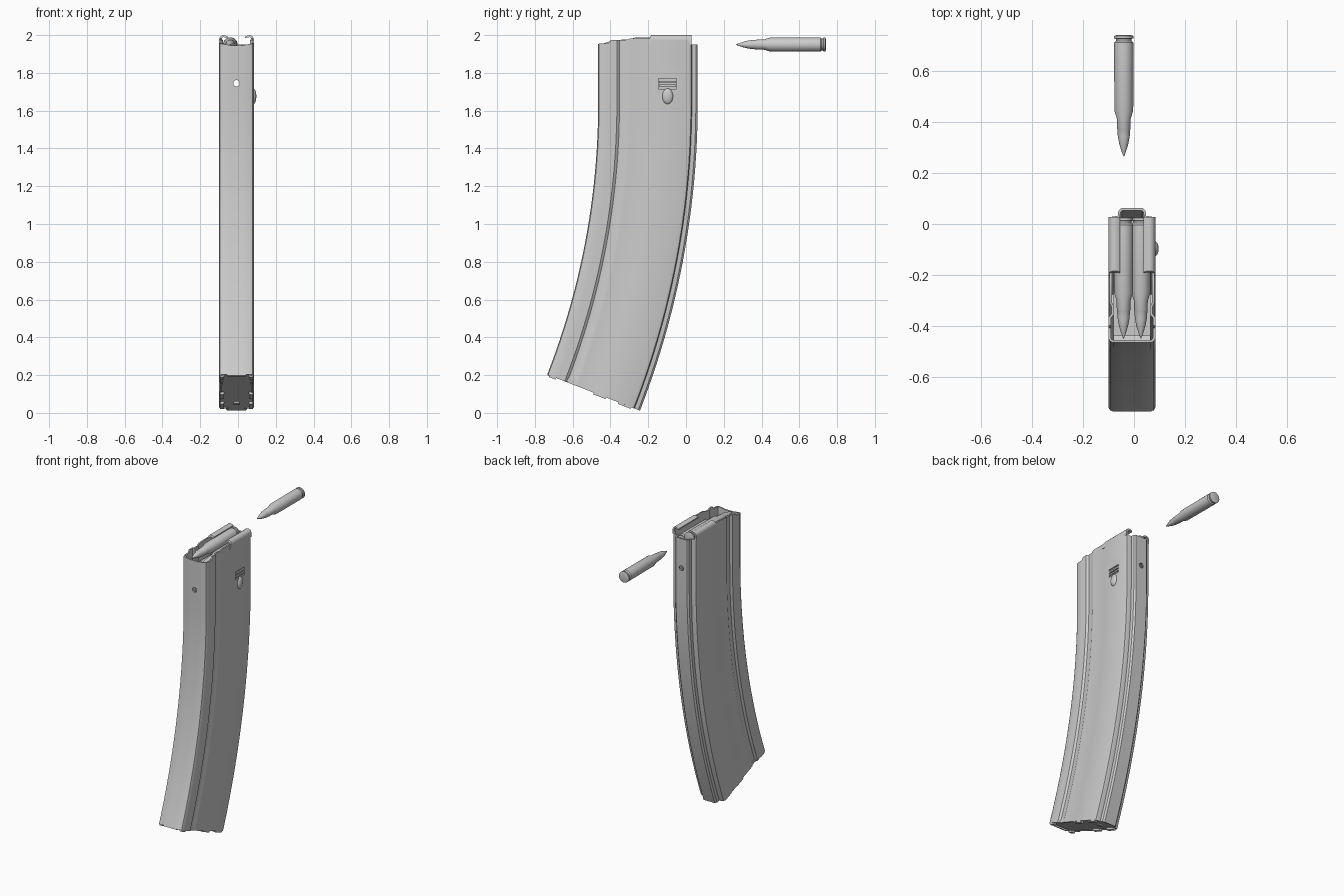
import bpy, bmesh
from math import sin, cos, pi, radians

if "Cube" in bpy.data.objects:
    bpy.data.objects.remove(bpy.data.objects["Cube"])

CX = -0.008                 # centre plane of the curved box
FRONT, R, ZC = -0.465, 3.95, 1.638   # front wall, bend radius, height where the bend starts
END = radians(21.3)         # bend angle at the bottom


def bend(x, y, a, down=0.0):
    """Point of the section (x, y) carried to bend angle a, then pushed down."""
    r = R + y - FRONT
    return (CX + x, FRONT - R + r * cos(a) - down * sin(a), ZC - r * sin(a) - down * cos(a))


def finish(name, bm, angle=35):
    bmesh.ops.recalc_face_normals(bm, faces=bm.faces)
    me = bpy.data.meshes.new(name)
    bm.to_mesh(me)
    bm.free()
    ob = bpy.data.objects.new(name, me)
    bpy.context.collection.objects.link(ob)
    smooth(ob, angle)
    return ob


def smooth(ob, angle):
    bpy.ops.object.select_all(action='DESELECT')
    ob.select_set(True)
    bpy.context.view_layer.objects.active = ob
    bpy.ops.object.shade_smooth_by_angle(angle=radians(angle))


def loft(name, rings, caps=True, angle=35):
    """Skin a list of equal closed rings."""
    bm = bmesh.new()
    vs = [[bm.verts.new(p) for p in ring] for ring in rings]
    n = len(vs[0])
    for a, b in zip(vs, vs[1:]):
        for i in range(n):
            bm.faces.new((a[i], a[(i + 1) % n], b[(i + 1) % n], b[i]))
    if caps:
        bm.faces.new(vs[0])
        bm.faces.new(vs[-1])
    return finish(name, bm, angle)


def box(name, x0, x1, y0, y1, z0, z1):
    return loft(name, [[(x0, y0, z), (x1, y0, z), (x1, y1, z), (x0, y1, z)] for z in (z0, z1)])


def floor_box(name, x0, x1, y0, y1, d0, d1):
    """Box lying in the tilted plane of the bottom end."""
    return loft(name, [[bend(x, y, END, d) for x, y in ((x0, y0), (x1, y0), (x1, y1), (x0, y1))]
                       for d in (d0, d1)])


def cartridge(name, x, base_y, z):
    profile = [(0, .030), (.003, .038), (.012, .038), (.014, .031), (.022, .031), (.029, .038),
               (.295, .037), (.328, .027), (.365, .0265), (.367, .0255), (.395, .0235),
               (.425, .018), (.45, .0105), (.468, .004), (.475, .001)]
    rings = [[(x + r * cos(2 * pi * i / 28), base_y - t, z + r * sin(2 * pi * i / 28))
              for i in range(28)] for t, r in profile]
    return loft(name, rings, angle=30)


# Curved sheet box: half section (y, half width, top height), mirrored then swept
half = [(-.465, .03, 1.946), (-.465, .074, 1.953), (-.460, .086, 1.955), (-.448, .092, 1.955),
        (-.408, .092, 1.957), (-.398, .092, 1.974), (-.366, .092, 1.974), (-.352, .081, 1.975),
        (-.324, .081, 1.975), (-.310, .088, 1.976), (-.295, .088, 1.983), (-.198, .088, 1.985),
        (-.180, .092, 1.975), (.012, .092, 1.975), (.026, .087, 1.97), (.030, .074, 1.95),
        (.031, .056, 1.95), (.052, .053, 1.95), (.062, .043, 1.95)]
section = [(w, y, t) for y, w, t in half] + [(-w, y, t) for y, w, t in reversed(half)]
rings = [[(CX + x, y, t) for x, y, t in section]]
rings += [[(CX + x, y, z) for x, y, t in section] for z in (1.85, 1.72)]
rings += [[bend(x, y, END * i / 24) for x, y, t in section] for i in range(25)]
body = loft("curved_box", rings, caps=False)

# Punched holes: front and rear witness hole, catch slot on the right
hole = loft("hole_cutter", [[(CX + .017 * cos(i * pi / 8), y, 1.745 + .017 * sin(i * pi / 8))
                             for i in range(16)] for y in (-.6, .2)])
slot = box("slot_cutter", .05, .12, -.145, -.05, 1.715, 1.77)

shell = body.modifiers.new("wall", 'SOLIDIFY')
shell.thickness = .010
shell.offset = -1
for cutter in (hole, slot):
    cutter.hide_render = True
    cut = body.modifiers.new("cut", 'BOOLEAN')
    cut.operation, cut.object, cut.solver = 'DIFFERENCE', cutter, 'EXACT'
bpy.context.view_layer.objects.active = body
for m in list(body.modifiers):
    bpy.ops.object.modifier_apply(modifier=m.name)
for cutter in (hole, slot):
    bpy.data.objects.remove(cutter)
smooth(body, 35)

# Feed lips curling inwards over the rear half of the opening
lip = [(.092, 1.95), (.092, 1.976), (.0885, 1.988), (.082, 1.996), (.072, 2.0), (.058, 1.998),
       (.046, 1.992), (.046, 1.984), (.060, 1.988), (.070, 1.989), (.077, 1.985), (.081, 1.975),
       (.081, 1.95)]
for side, label in ((1, "right"), (-1, "left")):
    loft("feed_lip_" + label, [[(CX + side * x, y0 + k * (2.0 - z), z) for x, z in lip]
                               for y0, k in ((-.184, -.5), (.028, 0))])

# Catch on the right: slot insert with ridges, and the rounded bulge below
box("catch_plate", .055, .075, -.15, -.045, 1.71, 1.775)
for i, z in enumerate((1.733, 1.752)):
    box(f"catch_ridge_{i + 1}", .07, .084, -.143, -.052, z - .005, z + .005)
bm = bmesh.new()
bmesh.ops.create_uvsphere(bm, u_segments=24, v_segments=16, radius=1)
for v in bm.verts:
    v.co = (.081 + .016 * v.co.x, -.097 + .029 * v.co.y, 1.676 + .042 * v.co.z)
finish("catch_bulge", bm)

# Follower beneath the cartridges
box("follower", CX - .072, CX + .072, -.44, .018, 1.79, 1.862)

# Floor plate, side tabs and locking tab
floor_box("floor_plate", -.084, .084, -.457, .025, -.022, -.004)
floor_box("floor_plate_rear", -.045, .045, .02, .055, -.022, -.004)
for s, label in ((1, "right"), (-1, "left")):
    for i, (y0, y1) in enumerate(((-.45, -.415), (-.20, -.13), (-.06, .012))):
        a, b = sorted((s * .066, s * .088))
        floor_box(f"floor_tab_{label}_{i + 1}", a, b, y0, y1, -.01, .009)
floor_box("lock_tab", -.016, .016, -.06, -.03, -.01, .004)
floor_box("front_floor_tab", -.05, .05, -.463, -.45, -.01, .005)

# Two cartridges at the top and one loose behind
cartridge("upper_cartridge", -.041, .026, 1.95)
cartridge("lower_cartridge", .027, .026, 1.91)
cartridge("loose_cartridge", -.040, .74, 1.95)
